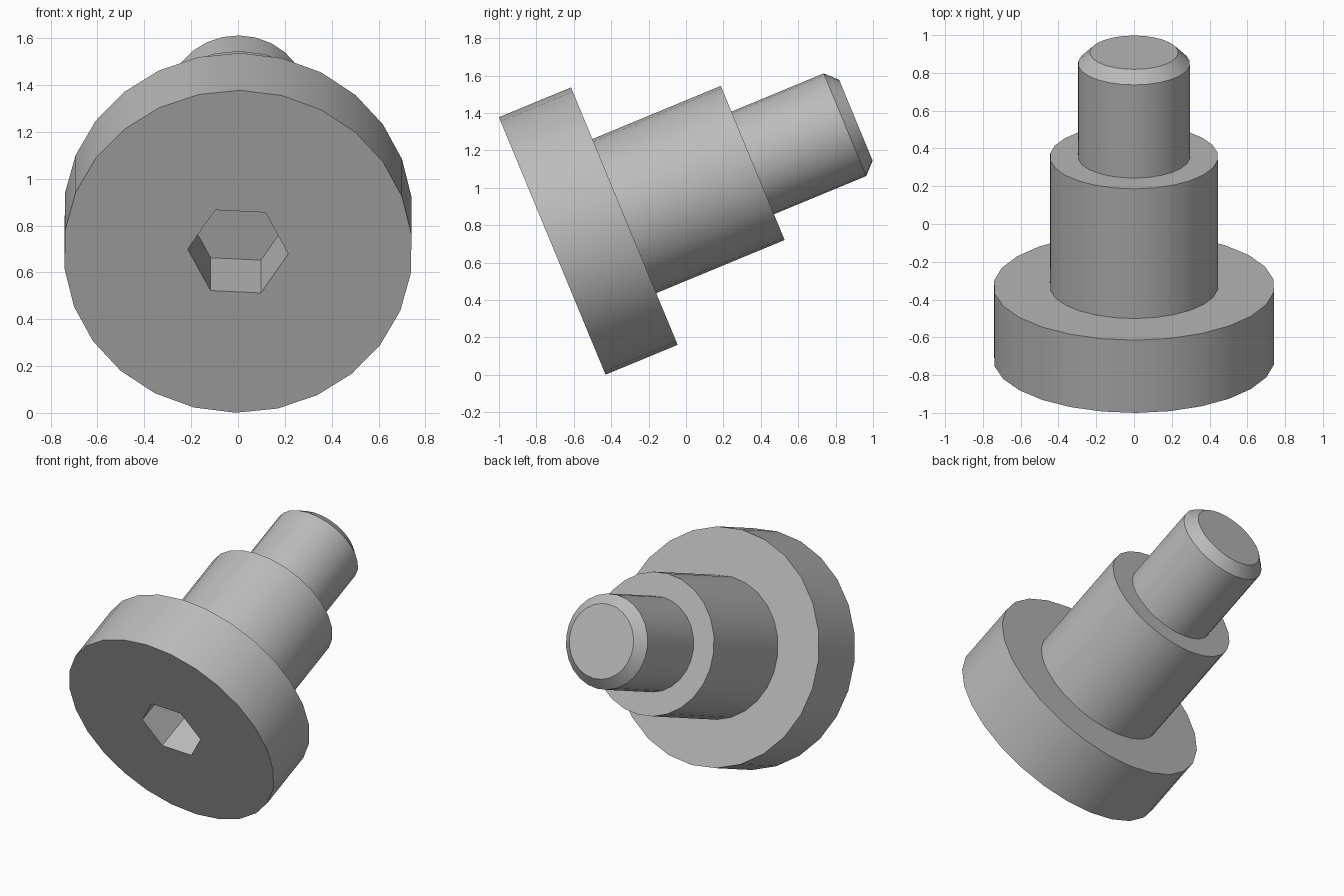
import bpy
import bmesh
from math import cos, sin, tau, radians

cube = bpy.data.objects.get("Cube")
if cube:
    bpy.data.objects.remove(cube, do_unlink=True)

SIDES = 26

steel = bpy.data.materials.new("grey steel")
steel.use_nodes = True
GREY = (0.5, 0.5, 0.5, 1.0)
steel.diffuse_color = GREY
steel.node_tree.nodes["Principled BSDF"].inputs["Base Color"].default_value = GREY

bm = bmesh.new()


def ring(radius, height, sides, phase):
    """Closed ring of vertices around the bolt axis."""
    return [bm.verts.new((radius * cos(phase + tau * i / sides),
                          radius * sin(phase + tau * i / sides), height))
            for i in range(sides)]


def bridge(a, b):
    """Quads between two matching rings."""
    n = len(a)
    for i in range(n):
        j = (i + 1) % n
        bm.faces.new((a[i], a[j], b[j], b[i]))


def loop_edges(verts):
    return [bm.edges.get((v, verts[(i + 1) % len(verts)]))
            for i, v in enumerate(verts)]


# Turned outline: head, shoulder, stud and chamfered tip (radius, distance)
outline = [(0.745, 0), (0.745, 0.417), (0.446, 0.417), (0.446, 1.16),
           (0.297, 1.16), (0.297, 1.694), (0.234, 1.757)]
rings = [ring(r, h, SIDES, radians(-89.2)) for r, h in outline]
for a, b in zip(rings, rings[1:]):
    bridge(a, b)
bm.faces.new(rings[-1])

# Hexagonal key socket sunk into the head
mouth = ring(0.215, 0, 6, radians(3))
floor = ring(0.215, 0.366, 6, radians(3))
bridge(mouth, floor)
bm.faces.new(floor)

# Flat head face around the socket
bmesh.ops.triangle_fill(bm, edges=loop_edges(rings[0]) + loop_edges(mouth),
                        use_beauty=True, normal=(0, 0, -1))
bmesh.ops.recalc_face_normals(bm, faces=bm.faces[:])

mesh = bpy.data.meshes.new("shoulder_bolt")
bm.to_mesh(mesh)
bm.free()
mesh.materials.append(steel)

bolt = bpy.data.objects.new("shoulder_bolt", mesh)
bpy.context.collection.objects.link(bolt)

# Lean the bolt so it rests on the rim of its head
bolt.rotation_euler = (radians(-67.5), 0, 0)
bolt.location = (0, -0.715, 0.689)

bpy.ops.object.select_all(action='DESELECT')
bolt.select_set(True)
bpy.context.view_layer.objects.active = bolt
bpy.ops.object.shade_smooth_by_angle(angle=radians(30))
